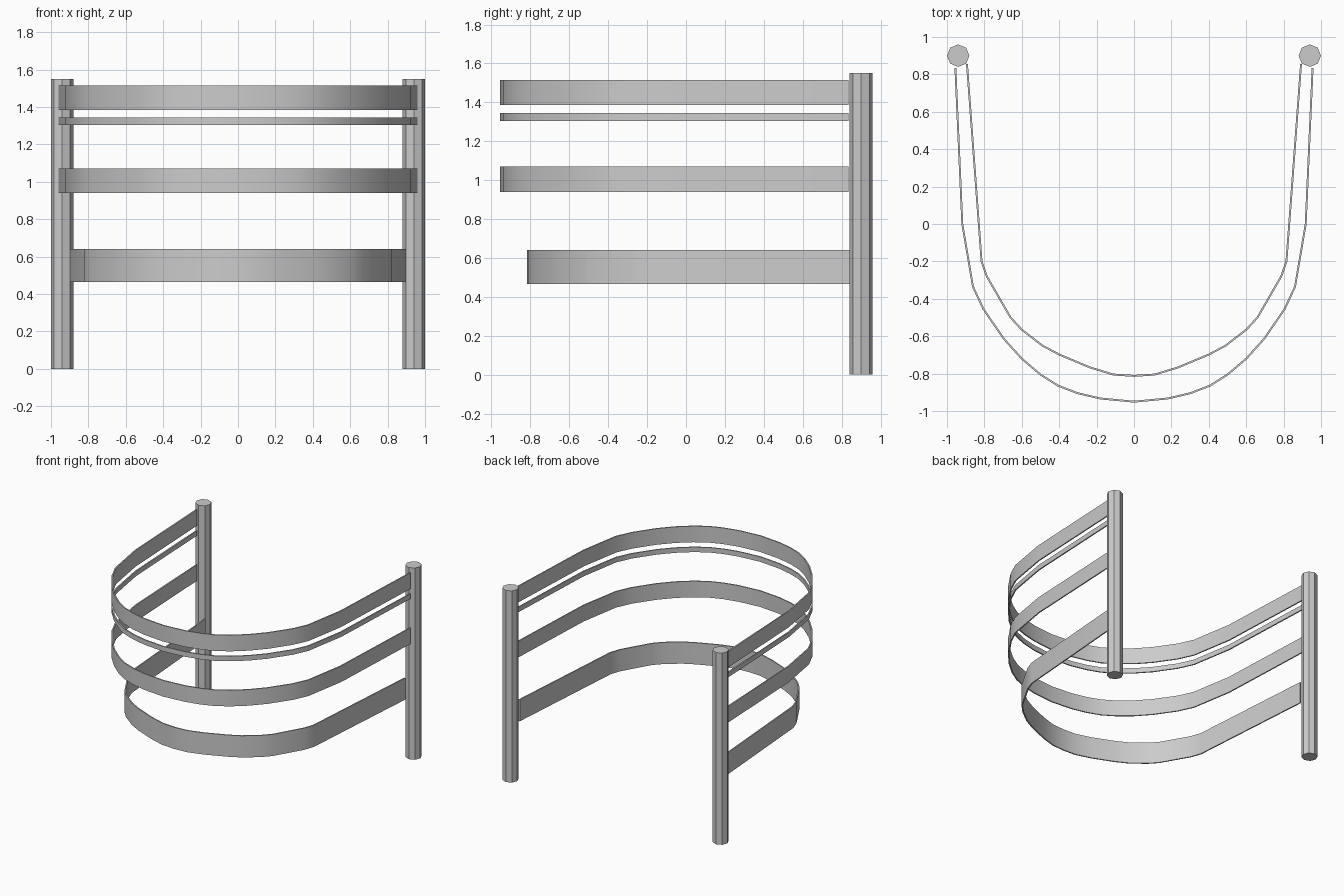
import bpy, bmesh, math
from mathutils import Vector

cube = bpy.data.objects.get("Cube")
if cube:
    bpy.data.objects.remove(cube, do_unlink=True)

steel = bpy.data.materials.new("grey_steel")
steel.use_nodes = True
grey = (0.6, 0.6, 0.6, 1)
steel.diffuse_color = grey
steel.node_tree.nodes["Principled BSDF"].inputs["Base Color"].default_value = grey

THICK = 0.01


def add_object(name, bm):
    bmesh.ops.recalc_face_normals(bm, faces=bm.faces)
    mesh = bpy.data.meshes.new(name)
    bm.to_mesh(mesh)
    bm.free()
    mesh.materials.append(steel)
    ob = bpy.data.objects.new(name, mesh)
    bpy.context.collection.objects.link(ob)
    return ob


def post(name, x):
    bm = bmesh.new()
    bmesh.ops.create_cone(bm, cap_ends=True, segments=8, radius1=0.06, radius2=0.06, depth=1.55)
    bmesh.ops.translate(bm, verts=bm.verts, vec=(x, 0.9, 0.775))
    add_object(name, bm)


def band(name, half, z0, z1):
    # Mirror the half path, then sweep a thin upright rectangle along it
    path = [Vector(p) for p in half] + [Vector((-x, y)) for x, y in half[-2::-1]]
    bm = bmesh.new()
    rings = []
    for i, p in enumerate(path):
        a = (p - path[max(i - 1, 0)]).normalized()
        b = (path[min(i + 1, len(path) - 1)] - p).normalized()
        t = (a + b).normalized()
        n = Vector((-t.y, t.x)) * THICK / 2
        rings.append([bm.verts.new((q.x, q.y, z))
                      for q, z in ((p + n, z0), (p - n, z0), (p - n, z1), (p + n, z1))])
    for r, s in zip(rings, rings[1:]):
        for k in range(4):
            m = (k + 1) % 4
            bm.faces.new((r[k], r[m], s[m], s[k]))
    bm.faces.new(rings[0])
    bm.faces.new(rings[-1])
    ob = add_object(name, bm)
    bpy.ops.object.select_all(action="DESELECT")
    ob.select_set(True)
    bpy.context.view_layer.objects.active = ob
    bpy.ops.object.shade_smooth_by_angle(angle=math.radians(30))


# Half paths from the post end to the front centre
upper = [(0.955, 0.835), (0.918, 0), (0.861, -0.335), (0.805, -0.455), (0.695, -0.615),
         (0.6, -0.72), (0.5, -0.805), (0.405, -0.865), (0.3, -0.905), (0.18, -0.933), (0, -0.95)]
lower = [(0.893, 0.855), (0.815, -0.2), (0.787, -0.28), (0.66, -0.5), (0.6, -0.565),
         (0.49, -0.65), (0.4, -0.698), (0.235, -0.767), (0.11, -0.805), (0, -0.812)]

# Posts
post("left_post", 0.94)
post("right_post", -0.94)

# Curved bands
band("top_band", upper, 1.385, 1.515)
band("thin_band", upper, 1.305, 1.345)
band("middle_band", upper, 0.94, 1.07)
band("bottom_band", lower, 0.465, 0.64)
